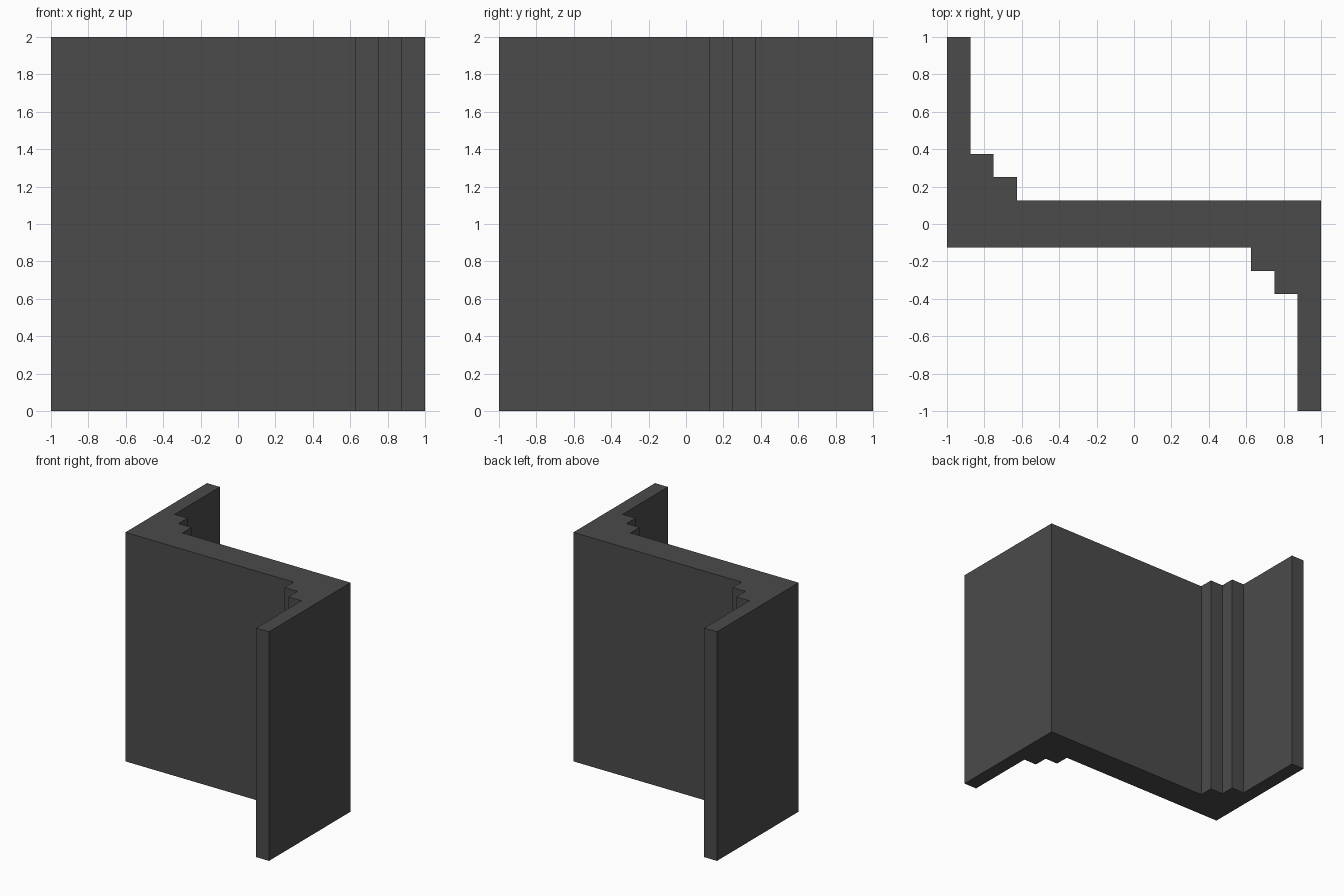
import bpy, bmesh

if "Cube" in bpy.data.objects:
    bpy.data.objects.remove(bpy.data.objects["Cube"])

# Dark grey material
grey = bpy.data.materials.new("dark grey")
grey.diffuse_color = (0.07, 0.07, 0.07, 1)
grey.use_nodes = True
grey.node_tree.nodes["Principled BSDF"].inputs["Base Color"].default_value = grey.diffuse_color

# Half of the Z-shaped outline; the other half is the same turned by 180 degrees
half = [(-1, 1), (-1, -0.125), (0.625, -0.125), (0.625, -0.25),
        (0.75, -0.25), (0.75, -0.375), (0.875, -0.375), (0.875, -1)]
outline = half + [(-x, -y) for x, y in half]

# Stepped wall: outline extruded upwards
bm = bmesh.new()
base = bm.faces.new([bm.verts.new((x, y, 0)) for x, y in outline])
top = bmesh.ops.extrude_face_region(bm, geom=[base], use_keep_orig=True)
bmesh.ops.translate(bm, vec=(0, 0, 2),
                    verts=[g for g in top["geom"] if isinstance(g, bmesh.types.BMVert)])
bmesh.ops.recalc_face_normals(bm, faces=bm.faces)

mesh = bpy.data.meshes.new("stepped_wall")
bm.to_mesh(mesh)
bm.free()
mesh.materials.append(grey)
bpy.context.collection.objects.link(bpy.data.objects.new("stepped_wall", mesh))
